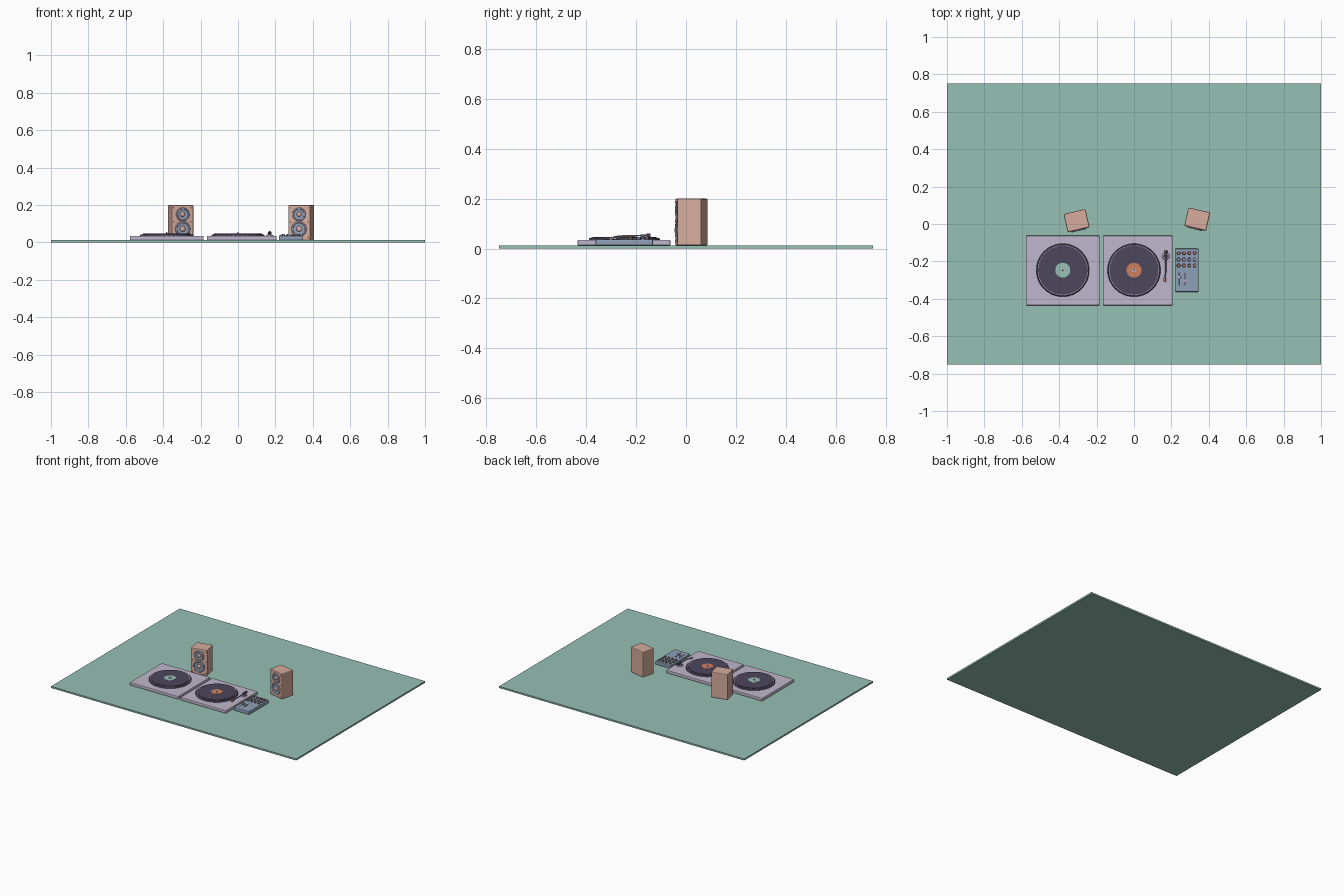
import bpy, math
from mathutils import Matrix, Vector

if "Cube" in bpy.data.objects:
    bpy.data.objects.remove(bpy.data.objects["Cube"])

def material(name, rgb):
    m = bpy.data.materials.new(name)
    lin = [(c / 255 / 12.92 if c / 255 < 0.04 else ((c / 255 + 0.055) / 1.055) ** 2.4) for c in rgb]
    m.diffuse_color = (*lin, 1)
    m.use_nodes = True
    m.node_tree.nodes["Principled BSDF"].inputs["Base Color"].default_value = m.diffuse_color
    return m

GREEN = material("sage green", (150, 192, 180))
LILAC = material("pale lilac", (192, 183, 205))
DARK = material("dark plum", (76, 70, 92))
ORANGE = material("burnt orange", (208, 126, 92))
BLUE = material("slate blue", (142, 160, 184))
PINK = material("dusty pink", (214, 172, 158))
I = Matrix.Identity(4)

def add(name, verts, faces, mat, mtx, bevel=0, smooth=None):
    me = bpy.data.meshes.new(name)
    me.from_pydata(verts, [], faces)
    me.materials.append(mat)
    ob = bpy.data.objects.new(name, me)
    bpy.context.collection.objects.link(ob)
    ob.matrix_world = mtx
    if smooth:
        for p in me.polygons:
            p.use_smooth = len(p.vertices) == 4 and abs(p.normal.z) < 0.95
    if bevel:
        b = ob.modifiers.new("bevel", 'BEVEL')
        b.width, b.segments = bevel, 2
    return ob

def box(name, x0, x1, y0, y1, z0, z1, mat, mtx=I, bevel=0):
    v = [(x, y, z) for z in (z0, z1) for x, y in ((x0, y0), (x1, y0), (x1, y1), (x0, y1))]
    f = [(3, 2, 1, 0), (4, 5, 6, 7)] + [(i, (i + 1) % 4, (i + 1) % 4 + 4, i + 4) for i in range(4)]
    return add(name, v, f, mat, mtx, bevel)

def lathe(name, profile, mat, mtx=I, n=32, ring=False):
    """Turn a bottom-to-top (radius, height) outline; ring closes the outline on itself."""
    v = [(r * math.cos(2 * math.pi * i / n), r * math.sin(2 * math.pi * i / n), z)
         for r, z in profile for i in range(n)]
    k = len(profile)
    f = []
    for j in range(k if ring else k - 1):
        a, b = j * n, (j + 1) % k * n
        f += [(a + i, a + (i + 1) % n, b + (i + 1) % n, b + i) for i in range(n)]
    if not ring:
        f += [tuple(reversed(range(n))), tuple(range((k - 1) * n, k * n))]
    return add(name, v, f, mat, mtx, smooth=True)

def at(x, y, z):
    return Matrix.Translation((x, y, z))

def rod(name, p, q, r, mat):
    p, q = Vector(p), Vector(q)
    d = q - p
    m = Matrix.Translation(p) @ d.to_track_quat('Z', 'Y').to_matrix().to_4x4()
    return lathe(name, [(r, 0), (r, d.length)], mat, m, 10)

# ground slab
box("base_mat", -1, 1, -0.75, 0.75, 0, 0.012, GREEN)

# two turntables
def turntable(side, x0, x1, cx, label, hub):
    cy = -0.247
    box(side + "_deck", x0, x1, -0.435, -0.062, 0.012, 0.035, LILAC, bevel=0.005)
    c = at(cx, cy, 0.034)
    lathe(side + "_platter", [(0.142, 0), (0.142, 0.005), (0.138, 0.009)], DARK, c, 64)
    lathe(side + "_platter_trim", [(0.1315, 0.0088), (0.1335, 0.0088), (0.1335, 0.0095), (0.1315, 0.0095)],
          LILAC, c, 64, True)
    lathe(side + "_record", [(0.127, 0.008), (0.127, 0.0125)], DARK, c, 64)
    lathe(side + "_label", [(0.04, 0.012), (0.04, 0.0138)], label, c, 40)
    lathe(side + "_label_hub", [(0.011, 0.013), (0.011, 0.0145)], hub, c, 20)
    lathe(side + "_spindle", [(0.003, 0.013), (0.003, 0.019), (0.0015, 0.021)], DARK, c, 12)
    # strobe dots around the platter rim
    for i in range(36):
        a = 2 * math.pi * i / 36
        m = c @ Matrix.Rotation(a, 4, 'Z')
        box(side + "_strobe_dot", 0.139, 0.1425, -0.0035, 0.0035, 0.0035, 0.0055, LILAC, m)

turntable("left", -0.578, -0.184, -0.381, GREEN, LILAC)
turntable("right", -0.167, 0.206, 0.0, ORANGE, LILAC)

# tonearm on the right turntable
lathe("tonearm_base", [(0.02, 0), (0.02, 0.005), (0.017, 0.007)], LILAC, at(0.17, -0.172, 0.034), 24)
lathe("tonearm_pivot", [(0.010, 0), (0.010, 0.019), (0.008, 0.021)], DARK, at(0.17, -0.172, 0.036), 16)
rod("tonearm_tube", (0.17, -0.15, 0.053), (0.17, -0.255, 0.051), 0.003, BLUE)
rod("tonearm_bend", (0.17, -0.255, 0.051), (0.164, -0.29, 0.047), 0.003, BLUE)
rod("counterweight", (0.17, -0.142, 0.053), (0.17, -0.158, 0.053), 0.008, DARK)
box("headshell", 0.158, 0.170, -0.31, -0.285, 0.041, 0.047, ORANGE, bevel=0.001)

# mixer with knobs and faders
box("mixer_body", 0.218, 0.345, -0.363, -0.132, 0.012, 0.037, BLUE, bevel=0.005)
for r, y in enumerate((-0.156, -0.19, -0.222)):
    for k in range(4):
        x = 0.238 + k * 0.029
        lathe("knob_skirt", [(0.010, 0), (0.009, 0.004)], DARK, at(x, y, 0.0365), 14)
        lathe("knob", [(0.007, 0), (0.006, 0.009)], LILAC if r == 1 else ORANGE, at(x, y, 0.0365), 14)
for x, y in ((0.242, -0.285), (0.272, -0.302)):
    box("fader_slot", x - 0.003, x + 0.003, -0.33, -0.26, 0.0365, 0.038, DARK)
    box("fader_cap", x - 0.008, x + 0.008, y - 0.006, y + 0.006, 0.0365, 0.045, LILAC, bevel=0.001)

# two speakers turned inwards
def speaker(side, x, y, angle):
    m = at(x, y, 0) @ Matrix.Rotation(math.radians(angle), 4, 'Z')
    box(side + "_speaker_cabinet", -0.06, 0.06, -0.05, 0.05, 0.012, 0.2, PINK, m, 0.006)
    for z, r in ((0.15, 0.036), (0.072, 0.041)):
        d = m @ at(0, -0.05, z) @ Matrix.Rotation(math.pi / 2, 4, 'X')
        lathe(side + "_driver_ring", [(r * 0.78, -0.001), (r, -0.001), (r, 0.004), (r * 0.95, 0.006),
              (r * 0.82, 0.006), (r * 0.78, 0.004)], LILAC, d, 36, True)
        lathe(side + "_driver_cone", [(r * 0.8, -0.001), (r * 0.8, 0.003), (r * 0.35, 0.001)], BLUE, d, 36)
        lathe(side + "_driver_dome", [(r * 0.38, 0), (r * 0.34, 0.003), (r * 0.2, 0.006), (r * 0.05, 0.007)],
              PINK, d, 24)
    # corner screws
    for sx in (-0.048, 0.048):
        for z in (0.028, 0.111, 0.186):
            d = m @ at(sx, -0.05, z) @ Matrix.Rotation(math.pi / 2, 4, 'X')
            lathe(side + "_screw", [(0.004, -0.001), (0.004, 0.002)], ORANGE, d, 10)

speaker("left", -0.307, 0.018, 13)
speaker("right", 0.338, 0.026, -13)
